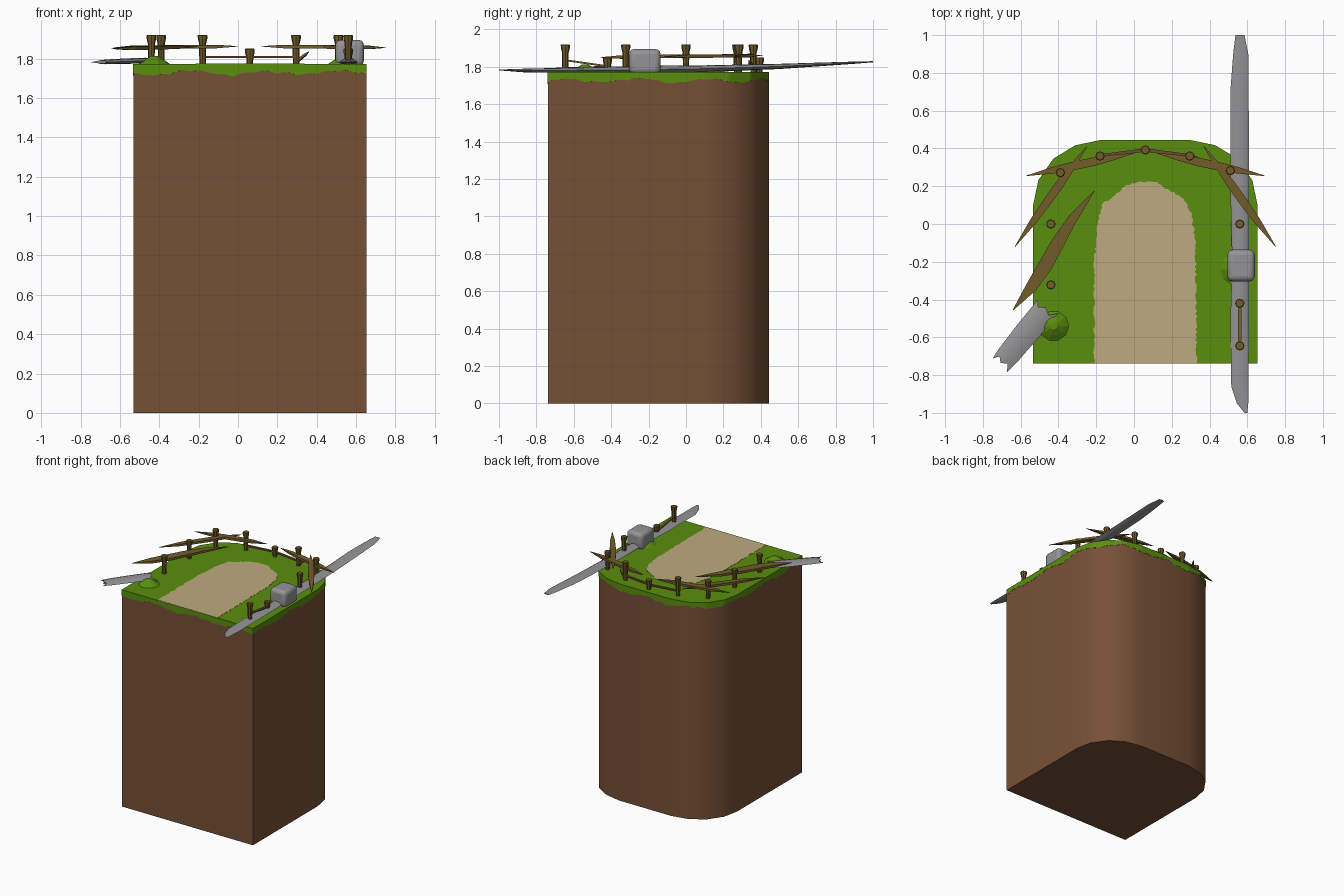
import bpy, bmesh, math, random
from mathutils import Vector

if "Cube" in bpy.data.objects:
    bpy.data.objects.remove(bpy.data.objects["Cube"])

random.seed(4)
TOP, CX = 1.772, 0.06


def mat(name, r, g, b):
    m = bpy.data.materials.new(name)
    m.diffuse_color = [(c / 255 / 12.92 if c < 11 else ((c / 255 + .055) / 1.055) ** 2.4)
                       for c in (r, g, b)] + [1]
    m.use_nodes = True
    m.node_tree.nodes["Principled BSDF"].inputs["Base Color"].default_value = m.diffuse_color
    return m


SOIL = mat("soil brown", 118, 80, 54)
GRASS = mat("grass green", 90, 142, 14)
SAND = mat("path sand", 190, 170, 126)
WOOD = mat("fence olive wood", 114, 92, 42)
BAR = mat("rail brown wood", 112, 78, 50)
METAL = mat("grey metal", 148, 148, 150)


def make(name, verts, faces, material, angle=None):
    me = bpy.data.meshes.new(name)
    me.from_pydata([tuple(v) for v in verts], [], faces)
    bm = bmesh.new()
    bm.from_mesh(me)
    bmesh.ops.recalc_face_normals(bm, faces=bm.faces)
    bm.to_mesh(me)
    bm.free()
    me.materials.append(material)
    ob = bpy.data.objects.new(name, me)
    bpy.context.collection.objects.link(ob)
    if angle:
        bpy.ops.object.select_all(action='DESELECT')
        ob.select_set(True)
        bpy.context.view_layer.objects.active = ob
        bpy.ops.object.shade_smooth_by_angle(angle=math.radians(angle))
    return ob


def loft(name, rings, material, angle=None):
    """Skin a list of equal closed rings and cap both ends."""
    n = len(rings[0])
    faces = [(i * n + j, i * n + (j + 1) % n, (i + 1) * n + (j + 1) % n, (i + 1) * n + j)
             for i in range(len(rings) - 1) for j in range(n)]
    faces += [tuple(range(n)), tuple(range((len(rings) - 1) * n, len(rings) * n))]
    return make(name, [v for r in rings for v in r], faces, material, angle)


def resample(pts, step):
    """Split a polyline into short pieces."""
    out = []
    for a, b in zip(pts, pts[1:]):
        a, b = Vector(a), Vector(b)
        k = max(1, round((b - a).length / step))
        out += [a.lerp(b, i / k) for i in range(k)]
    return out


# ground block: straight front, rounded back
half = [(.592, -.738), (.592, .1), (.565, .23), (.485, .345), (.37, .415), (.235, .443)]
outline = [(CX + x, y) for x, y in half] + [(CX - x, y) for x, y in reversed(half)]
loft("soil_block", [[(x, y, z) for x, y in outline] for z in (0, TOP - .004)], SOIL, 40)

# grass cap with a ragged lower edge
ring = resample(outline + outline[:1], .014)
mid = Vector((CX, -.148))
low, z = [], 0
for i in range(len(ring)):
    z = .6 * z + random.uniform(-.004, .004)
    low.append(1.722 + z + .010 * math.sin(i * .23) + .007 * abs(math.sin(i * .41)))


def grow(p, s):
    return mid + (p - mid) * s


loft("grass_cap", [[(*grow(p, .985), h) for p, h in zip(ring, low)],
                   [(*grow(p, 1.003), h) for p, h in zip(ring, low)],
                   [(*grow(p, 1.003), TOP) for p in ring]], GRASS, 40)

# sand path with ragged edges
edge = [(-.21, -.738), (-.212, -.3), (-.2, -.02), (-.17, .1), (-.1, .15), (-.05, .2), (.01, .222),
        (.12, .222), (.18, .18), (.26, .14), (.305, .05), (.325, -.1), (.332, -.738)]
path = [p + Vector((random.uniform(-.006, .006), random.uniform(-.005, .005) if p.y > 0 else 0))
        for p in resample(edge, .014)] + [Vector(edge[-1])]
loft("sand_path", [[(*p, h) for p in path] for h in (TOP - .004, TOP + .002)], SAND)


# earth mounds pushed up by the wreck
def mound(name, x, y, r, h):
    rings = []
    for s, t in ((1, -.1), (.6, .5), (.22, 1)):
        rings.append([(x + r * s * math.cos(a * math.pi / 5), y + r * s * math.sin(a * math.pi / 5),
                       TOP + h * t) for a in range(10)])
    loft(name, rings, GRASS)


mound("mound_left", -.425, -.54, .085, .04)
mound("mound_right", .545, -.24, .095, .042)


# fence posts: narrow foot, flared head
def post(x, y, top):
    prof = [(.016, TOP - .01), (.018, top - .045), (.024, top - .02), (.025, top - .004), (.021, top)]
    loft("fence_post", [[(x + r * math.cos(a * math.pi / 4), y + r * math.sin(a * math.pi / 4), h)
                         for a in range(8)] for r, h in prof], WOOD, 35)


for x, y, top in [(-.39, .272, 1.92), (-.18, .36, 1.92), (.06, .392, 1.85), (.295, .36, 1.92),
                  (.51, .283, 1.92), (-.44, 0, 1.92), (.56, 0, 1.92), (-.44, -.322, 1.92),
                  (.56, -.42, 1.85), (.56, -.645, 1.92)]:
    post(x, y, top)


# rails: spindle shaped planks and plain bars
def rail(name, a, b, profile, thick, material, bend=0):
    a, b = Vector(a), Vector(b)
    d = (b - a).normalized()
    side = d.cross(Vector((0, 0, 1))).normalized()
    up = side.cross(d)
    rings = []
    for t, w in profile:
        c = a.lerp(b, t) + side * bend * math.sin(t * 2 * math.pi)
        h = thick / 2 * min(1, w / .03)
        rings.append([c + side * w / 2 * u + up * h * v for u, v in ((-1, -1), (1, -1), (1, 1), (-1, 1))])
    loft(name, rings, material)


SPIKE = [(0, .003), (.25, .035), (.45, .045), (.62, .045), (.8, .03), (1, .003)]
STICK = [(0, .018), (1, .018)]
for s in (1, -1):
    def mx(x):
        return CX + s * (x - CX)
    rail("side_plank", (mx(-.63), -.12, 1.855), (mx(-.25), .41, 1.86), SPIKE, .018, WOOD)
    rail("back_plank", (mx(-.57), .255, 1.857), (mx(0), .375, 1.862), SPIKE, .018, WOOD)
    rail("back_bar", (mx(-.18), .36, 1.808), (CX, .392, 1.808), STICK, .018, BAR)
rail("broken_plank", (-.64, -.455, 1.85), (-.21, .175, 1.86),
     [(0, .004), (.2, .06), (.38, .075), (.55, .07), (.75, .05), (1, .004)], .018, WOOD, .012)
rail("bar_stub", (.3, .36, 1.785), (.36, .335, 1.835), [(0, .02), (.7, .018), (1, .003)], .02, BAR)
rail("front_bar", (.56, -.645, 1.835), (.56, -.42, 1.803), STICK, .016, WOOD)

# long metal blade: (y, left, right, height, half thickness)
LENS = [(0, 0), (.2, .75), (.45, 1), (.75, .8), (1, 0), (.75, -.8), (.45, -1), (.2, -.75)]
sections = [(-1, .585, .6, 1.783, .002), (-.95, .545, .605, 1.782, .005), (-.86, .515, .607, 1.78, .01),
            (-.5, .51, .608, 1.782, .016), (-.22, .52, .608, 1.785, .02), (.1, .512, .608, 1.79, .018),
            (.5, .51, .608, 1.802, .014), (.7, .51, .607, 1.812, .01), (.9, .525, .605, 1.822, .006),
            (1, .537, .585, 1.827, .003)]
loft("long_blade", [[(l + (r - l) * u, y, z + h * v) for u, v in LENS]
                    for y, l, r, z, h in sections], METAL, 50)

# snapped blade leaning over the left edge, with a jagged end
a, b = Vector((-.695, -.73, 1.782)), Vector((-.47, -.455, 1.79))
d = (b - a).normalized()
side = Vector((-d.y, d.x, 0)).normalized()
jag = [-.02, .012, -.012, .01, -.03, .01, -.012, .012]
rings = []
for t, w, h, j in ((0, .105, .008, 1), (.12, .12, .012, 0), (.6, .13, .014, 0), (1, .13, .014, -1)):
    rings.append([a.lerp(b, t) + side * (.5 - u) * w + Vector((0, 0, h * v)) + d * jag[k] * j
                  for k, (u, v) in enumerate(LENS)])
loft("snapped_blade", rings, METAL, 50)

# hub block on the long blade
bpy.ops.mesh.primitive_cube_add(size=1, location=(.567, -.22, 1.828))
hub = bpy.context.object
hub.name = "blade_hub"
hub.scale = (.145, .168, .134)
bpy.ops.object.transform_apply(location=False, rotation=False, scale=True)
hub.data.materials.append(METAL)
bev = hub.modifiers.new("round", 'BEVEL')
bev.width, bev.segments = .028, 3
bpy.ops.object.shade_smooth_by_angle(angle=math.radians(40))
